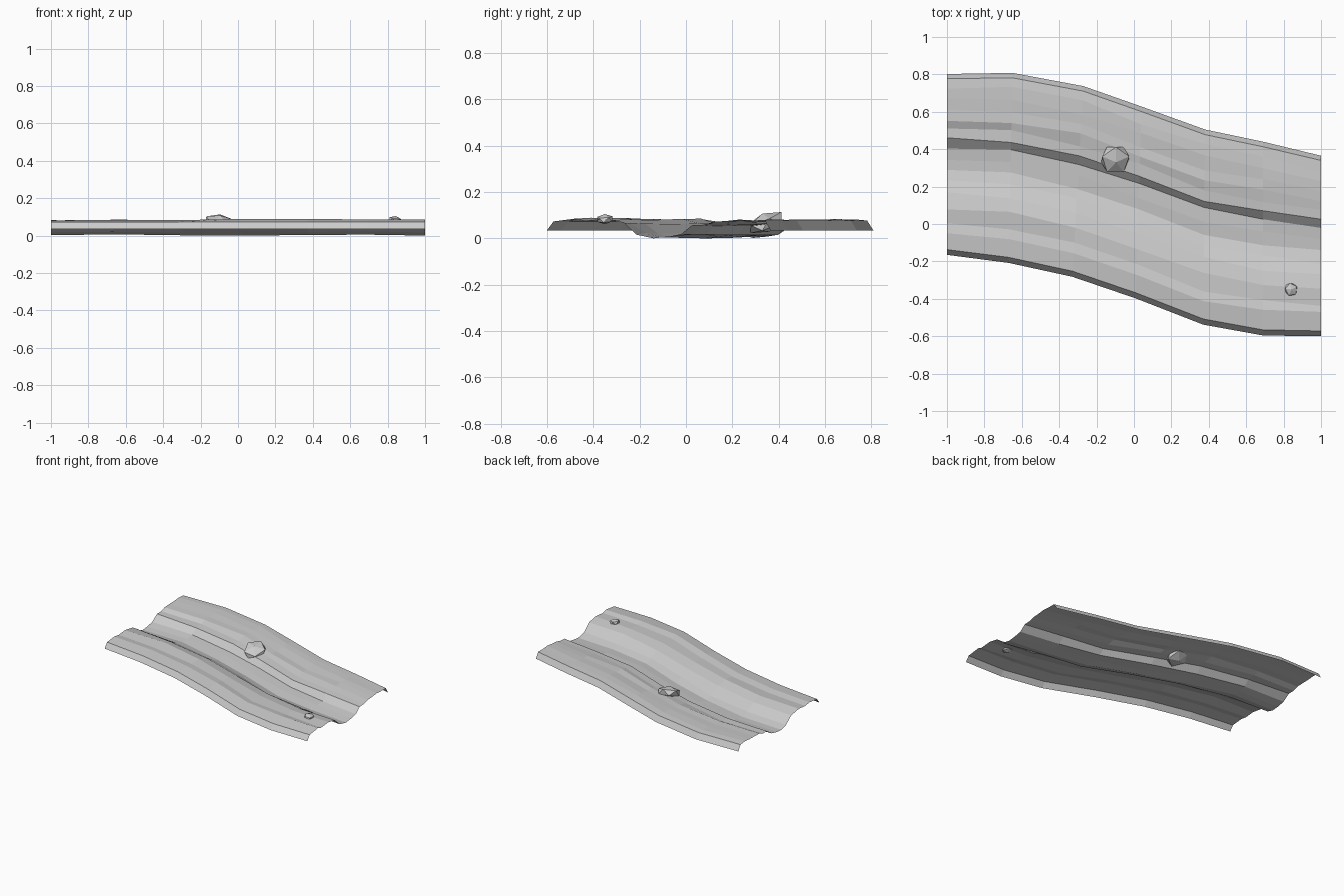
import bpy, bmesh, math, random
from mathutils import Matrix, Euler

if "Cube" in bpy.data.objects:
    bpy.data.objects.remove(bpy.data.objects["Cube"])

random.seed(4)

# Path stations: x at front edge, front y, x at back edge, back y
stations = [
    (-1.00, -0.165, -1.00, 0.802),
    (-0.67, -0.208, -0.65, 0.808),
    (-0.33, -0.282, -0.27, 0.737),
    (0.01, -0.398, 0.04, 0.628),
    (0.37, -0.538, 0.38, 0.505),
    (0.69, -0.596, 0.69, 0.440),
    (1.00, -0.600, 1.00, 0.365),
]

# Cross-section of the banks and channel: position across (-0.48..0.48), height
profile = [
    (-0.48, 0.035), (-0.452, 0.073), (-0.36, 0.085), (-0.31, 0.077),
    (-0.23, 0.082), (-0.155, 0.064), (-0.09, 0.024), (-0.03, 0.008),
    (0.03, 0.014), (0.09, 0.020), (0.135, 0.056), (0.185, 0.061),
    (0.235, 0.073), (0.285, 0.073), (0.345, 0.081), (0.40, 0.081),
    (0.455, 0.077), (0.48, 0.035),
]


def finish(bm, name):
    mesh = bpy.data.meshes.new(name)
    bm.to_mesh(mesh)
    bm.free()
    obj = bpy.data.objects.new(name, mesh)
    bpy.context.collection.objects.link(obj)
    return obj


# Riverbed strip: an open sheet swept along the bending path
bm = bmesh.new()
rows = []
for x0, y0, x1, y1 in stations:
    row = []
    for j, (p, z) in enumerate(profile):
        t = (p + 0.48) / 0.96
        inner = 2 <= j <= len(profile) - 3
        dy = random.uniform(-0.01, 0.01) if inner else 0
        dz = random.uniform(-0.004, 0.004) if inner else 0
        row.append(bm.verts.new((x0 + (x1 - x0) * t, y0 + (y1 - y0) * t + dy, z + dz)))
    rows.append(row)
for a, b in zip(rows, rows[1:]):
    for j in range(len(profile) - 1):
        bm.faces.new((a[j], b[j], b[j + 1], a[j + 1]))
low = min(v.co.z for v in bm.verts)
for v in bm.verts:
    if v.co.z < 0.03:
        v.co.z -= low
finish(bm, "riverbed")


# Rocks: flattened, tilted low-poly stones
def rock(name, loc, size, tilt):
    bm = bmesh.new()
    bmesh.ops.create_icosphere(bm, subdivisions=1, radius=1)
    bmesh.ops.transform(
        bm, verts=bm.verts,
        matrix=Matrix.Translation(loc) @ Euler(tilt).to_matrix().to_4x4()
        @ Matrix.Diagonal((*size, 1)))
    finish(bm, name)


rock("large_rock", (-0.10, 0.345, 0.068), (0.085, 0.088, 0.042), (math.radians(22), 0, 0.3))
rock("small_rock", (0.84, -0.35, 0.083), (0.037, 0.039, 0.022), (0.1, 0.1, 0.5))
